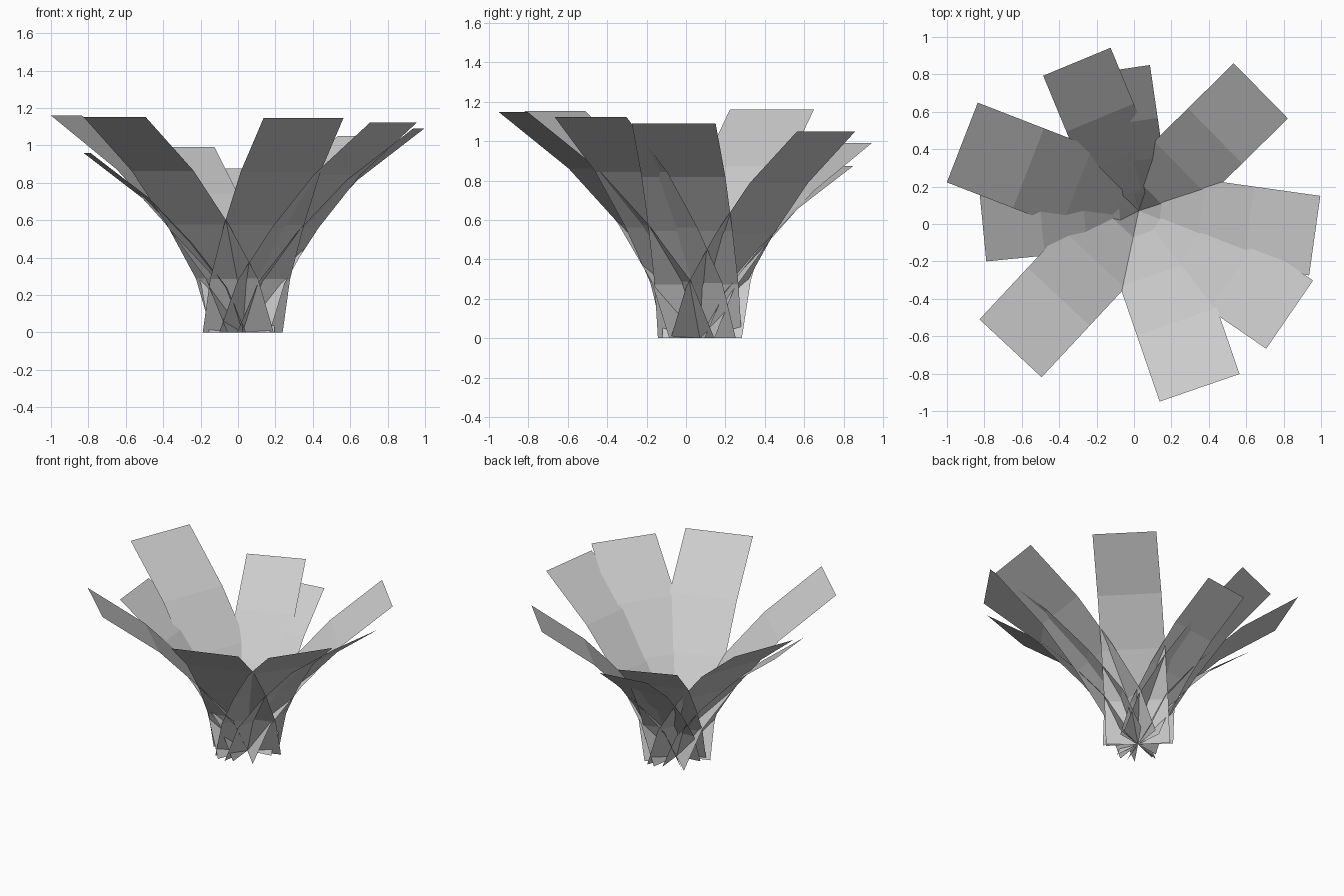
import bpy
from math import radians, sin, cos

if "Cube" in bpy.data.objects:
    bpy.data.objects.remove(bpy.data.objects["Cube"])

# All leaves share one bent strip shape, scaled by height and turned about a common root
ROOT = (0.025, 0.07)
REACH, WIDTH = 0.872, 0.394          # per unit of leaf height
CURVE = [0, 0.123, 0.35, 0.625, 1]   # outward bend at equal height steps


def leaf(name, height, degrees):
    a = radians(degrees)
    out, side = (cos(a), sin(a)), (-sin(a), cos(a))
    half = WIDTH * height / 2
    verts = []
    for i, bend in enumerate(CURVE):
        r = REACH * height * bend
        for s in (-half, half):
            verts.append((ROOT[0] + out[0] * r + side[0] * s,
                          ROOT[1] + out[1] * r + side[1] * s,
                          height * i / 4))
    faces = [(2 * i, 2 * i + 2, 2 * i + 3, 2 * i + 1) for i in range(4)]
    mesh = bpy.data.meshes.new(name)
    mesh.from_pydata(verts, [], faces)
    ob = bpy.data.objects.new(name, mesh)
    bpy.context.collection.objects.link(ob)
    return ob


# Leaves from tallest to shortest: height, heading
LEAVES = [(1.16, 158.8), (1.152, 227), (1.147, -71), (1.123, -34.5), (1.09, -8),
          (1.05, 44.5), (0.99, 112.5), (0.96, 185.6), (0.875, 98.3)]
for n, (h, d) in enumerate(LEAVES, 1):
    leaf(f"leaf_{n}", h, d)
